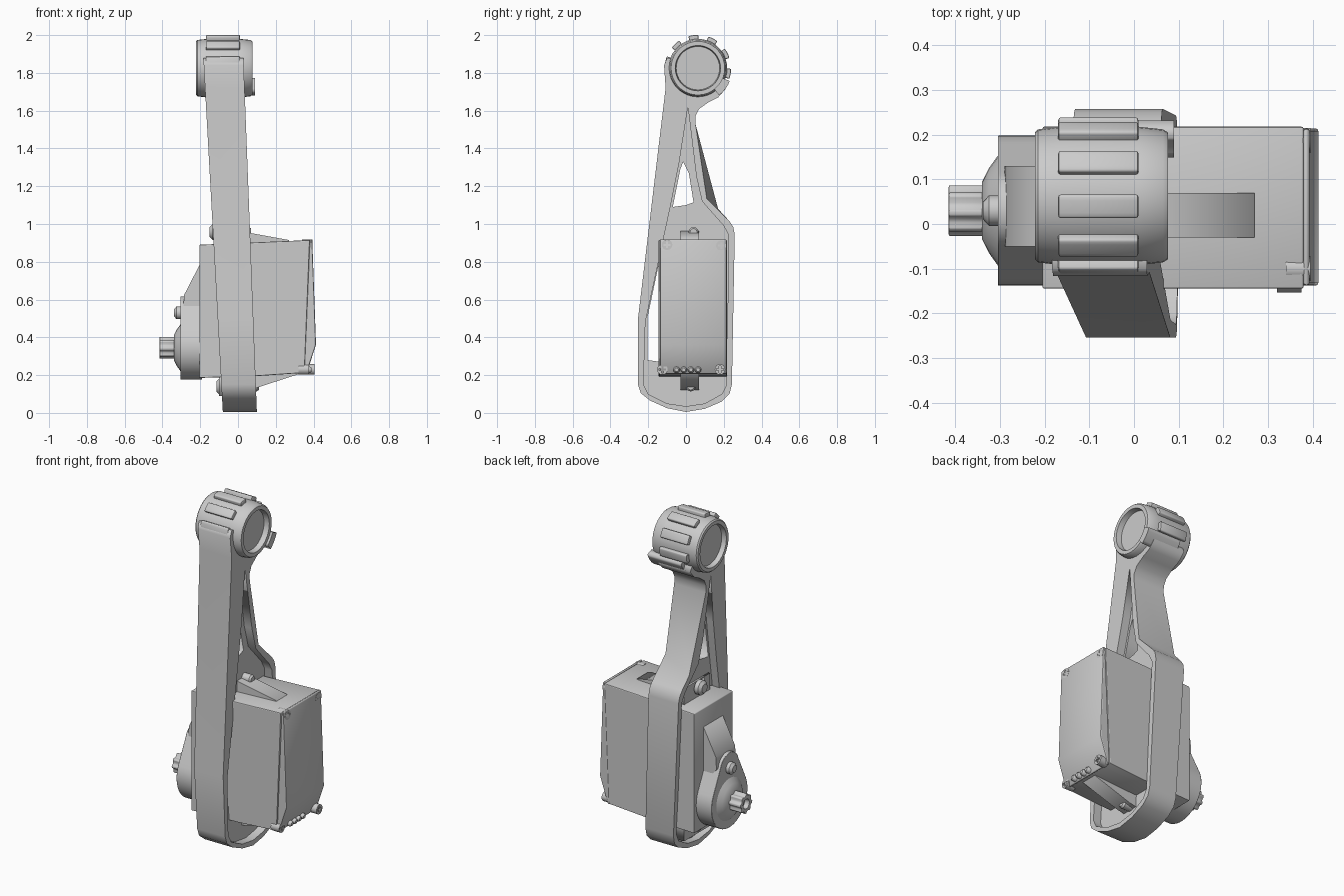
import bpy, math

if "Cube" in bpy.data.objects:
    bpy.data.objects.remove(bpy.data.objects["Cube"])

def prism(name, loops, a, b, axis='x', bevel=0.0, smooth=False, edit=None):
    """Extrude an outline (first loop) with holes (other loops) along an axis.
    a, b are the end positions, numbers or functions of the outline height."""
    cu = bpy.data.curves.new(name + "_outline", 'CURVE')
    cu.dimensions = '2D'
    cu.fill_mode = 'BOTH'
    cu.extrude = 0.5
    for pts in loops:
        sp = cu.splines.new('POLY')
        sp.points.add(len(pts) - 1)
        for p, (u, v) in zip(sp.points, pts):
            p.co = (u, v, 0, 1)
        sp.use_cyclic_u = True
    tmp = bpy.data.objects.new(name + "_tmp", cu)
    bpy.context.collection.objects.link(tmp)
    dg = bpy.context.evaluated_depsgraph_get()
    me = bpy.data.meshes.new_from_object(tmp.evaluated_get(dg))
    bpy.data.objects.remove(tmp)
    fa = a if callable(a) else (lambda v: a)
    fb = b if callable(b) else (lambda v: b)
    for vert in me.vertices:
        u, v, w = vert.co
        top = w > 0
        if edit:
            u, v = edit(u, v, top)
        if axis == 'x':
            vert.co = (fb(v) if top else fa(v), u, v)
        else:
            vert.co = (u, fa(v) if top else fb(v), v)
    ob = bpy.data.objects.new(name, me)
    bpy.context.collection.objects.link(ob)
    bpy.context.view_layer.objects.active = ob
    ob.select_set(True)
    bpy.ops.object.mode_set(mode='EDIT')
    bpy.ops.mesh.select_all(action='SELECT')
    bpy.ops.mesh.remove_doubles(threshold=0.0005)
    bpy.ops.mesh.normals_make_consistent(inside=False)
    bpy.ops.object.mode_set(mode='OBJECT')
    if smooth:
        bpy.ops.object.shade_smooth_by_angle(angle=math.radians(35))
    ob.select_set(False)
    if bevel:
        m = ob.modifiers.new("Bevel", 'BEVEL')
        m.width, m.segments, m.angle_limit = bevel, 2, math.radians(40)
    return ob

def circle(cy, cz, r, n=32, a0=0.0, a1=360.0):
    full = a1 - a0 >= 360
    k = n if full else n - 1
    return [(cy + r * math.cos(math.radians(a0 + (a1 - a0) * i / k)),
             cz + r * math.sin(math.radians(a0 + (a1 - a0) * i / k))) for i in range(n)]

def lathe_x(name, cy, cz, profile, n=32):
    """Spin a closed (x, radius) profile about an axis along x."""
    verts, faces, m = [], [], len(profile)
    for i in range(n):
        t = 2 * math.pi * i / n
        verts += [(x, cy + r * math.cos(t), cz + r * math.sin(t)) for x, r in profile]
    for i in range(n):
        j = (i + 1) % n
        faces += [(i*m + k, i*m + k + 1, j*m + k + 1, j*m + k) for k in range(m - 1)]
    faces += [[i*m for i in range(n)], [i*m + m - 1 for i in reversed(range(n))]]
    me = bpy.data.meshes.new(name)
    me.from_pydata(verts, [], faces)
    ob = bpy.data.objects.new(name, me)
    bpy.context.collection.objects.link(ob)
    bpy.context.view_layer.objects.active = ob
    ob.select_set(True)
    bpy.ops.object.mode_set(mode='EDIT')
    bpy.ops.mesh.select_all(action='SELECT')
    bpy.ops.mesh.normals_make_consistent(inside=False)
    bpy.ops.object.mode_set(mode='OBJECT')
    bpy.ops.object.shade_smooth_by_angle(angle=math.radians(35))
    ob.select_set(False)
    return ob

# Arm sides lean towards -x as they rise
left = lambda z: -0.08 - 0.055 * z
right = lambda z: 0.10 - 0.038 * z
RY, RZ = 0.063, 1.825   # top ring centre

# Arm frame: outer outline and inner opening
outer = [(-0.254, 0.50), (-0.254, 0.15), (-0.24, 0.105), (-0.19, 0.065), (-0.10, 0.025),
         (0.0, 0.005), (0.10, 0.022), (0.19, 0.06), (0.23, 0.10), (0.243, 0.15),
         (0.258, 0.945), (0.25, 0.985), (0.23, 1.015), (0.17, 1.08), (0.05, 1.53),
         (0.05, 1.57), (0.07, 1.61), (0.12, 1.645), (0.17, 1.67), (0.21, 1.715),
         (0.19, 1.75), (0.06, 1.83), (-0.06, 1.87), (-0.10, 1.88), (-0.116, 1.84), (-0.108, 1.72)]
inner = [(0.01, 1.62), (-0.035, 1.33), (-0.085, 1.08), (-0.215, 0.48), (-0.225, 0.15),
         (-0.20, 0.10), (-0.10, 0.05), (0.0, 0.035), (0.10, 0.05), (0.19, 0.10),
         (0.215, 0.15), (0.226, 0.94), (0.20, 0.99), (0.085, 1.12), (0.055, 1.25)]

def neck_flare(u, v, top):
    # the shoulder is narrower on the +x side
    return (0.11, 1.135) if top and abs(u - 0.17) < 1e-3 and abs(v - 1.08) < 1e-3 else (u, v)

prism("arm_frame", [outer, inner], left, right, edit=neck_flare)

# Recessed web with a triangular window and a motor opening
window = [(-0.07, 1.09), (0.0, 1.10), (0.04, 1.115), (0.015, 1.27), (-0.015, 1.33), (-0.03, 1.29)]
opening = [(-0.205, 0.28), (0.21, 0.22), (0.21, 0.90), (-0.12, 0.90), (-0.205, 0.50)]
prism("arm_web", [inner, window, opening],
      lambda z: left(z) + 0.045, lambda z: right(z) - 0.05)

# Top hub with a recess in both ends, and grip ribs around it
hub = [(-0.195, 0.001), (-0.195, 0.117), (-0.222, 0.122), (-0.222, 0.142), (-0.215, 0.149),
       (-0.165, 0.155), (0.01, 0.155), (0.065, 0.149), (0.076, 0.142), (0.076, 0.120),
       (0.045, 0.115), (0.045, 0.001)]
lathe_x("top_hub", RY, RZ, hub, 36)
for i, deg in enumerate((-10, 27, 63, 98, 133, 168)):
    arc = circle(RY, RZ, 0.176, 5, deg - 9, deg + 9) + circle(RY, RZ, 0.14, 5, deg + 9, deg - 9)
    prism(f"hub_rib_{i}", [arc], -0.17, 0.01, bevel=0.006)
lip = circle(RY, RZ, 0.182, 6, -52, -22) + circle(RY, RZ, 0.14, 6, -22, -52)
prism("hub_lip", [lip], -0.13, 0.09)

# Motor case and end cap
prism("motor_case", [[(-0.205, 0.185), (0.10, 0.195), (0.352, 0.212), (0.38, 0.915), (-0.205, 0.89)]],
      -0.145, 0.218, 'y', bevel=0.008)
prism("motor_cap", [[(0.35, 0.208), (0.362, 0.206), (0.413, 0.36), (0.393, 0.918), (0.38, 0.92)]],
      -0.138, 0.214, 'y', bevel=0.006)

# Mounting ears with sloped gussets, above and below the case
for n, pts in (("upper", [(-0.10, 0.86), (-0.10, 0.985), (0.05, 0.955), (0.27, 0.915), (0.27, 0.86)]),
               ("lower", [(-0.06, 0.24), (-0.06, 0.10), (0.09, 0.13), (0.33, 0.208), (0.33, 0.24)])):
    prism(f"{n}_gusset", [pts], -0.03, 0.07, 'y')
    z0, z1 = (0.86, 0.99) if n == "upper" else (0.09, 0.24)
    prism(f"{n}_ear", [[(-0.08, z0), (0.16, z0), (0.16, z1), (-0.08, z1)]], -0.10, -0.03)

# Mount screws through the ears
for i, (y, z, x0, x1) in enumerate(((0.04, 0.958, -0.15, 0.07), (0.025, 0.14, -0.115, 0.11))):
    lathe_x(f"mount_screw_{i}", y, z, [(x0, 0.001), (x0, 0.026), (x0 + 0.015, 0.042),
            (x0 + 0.04, 0.042), (x0 + 0.04, 0.026), (x1 - 0.01, 0.026), (x1, 0.018), (x1, 0.001)], 20)

# Cap corner screws with cross slots
for i, (y, z, x) in enumerate(((-0.10, 0.89, 0.39), (0.187, 0.885, 0.39),
                               (0.18, 0.23, 0.40), (-0.125, 0.23, 0.37))):
    s = 0.009
    cross = [(y + a * s, z + b * s) for a, b in ((-2, -.6), (-.6, -.6), (-.6, -2), (.6, -2), (.6, -.6), (2, -.6),
             (2, .6), (.6, .6), (.6, 2), (-.6, 2), (-.6, .6), (-2, .6))]
    prism(f"cap_screw_{i}", [circle(y, z, 0.028, 16), cross], x - 0.05, x + 0.005, smooth=True)
    prism(f"cap_screw_core_{i}", [circle(y, z, 0.022, 12)], x - 0.05, x - 0.006)

# Row of cable ends
for i in range(4):
    lathe_x(f"cable_{i}", -0.05 + 0.038 * i, 0.228,
            [(0.33, 0.001), (0.33, 0.017), (0.38, 0.017), (0.39, 0.01), (0.39, 0.001)], 12)

# Gearbox housing: big round body with a smaller upper lobe
GY, GZ = 0.03, 0.345
body = circle(GY, GZ, 0.168, 26, 155, 385) + circle(GY, 0.53, 0.088, 12, 15, 165)
prism("gearbox", [body], -0.305, -0.19, bevel=0.012, smooth=True)
prism("gearbox_slope", [[(-0.195, 0.45), (-0.29, 0.55), (-0.285, 0.625), (-0.20, 0.79), (-0.19, 0.79)]],
      -0.05, 0.13, 'y')
lathe_x("gearbox_nose", GY, GZ, [(-0.30, 0.001), (-0.30, 0.13), (-0.325, 0.095),
                                (-0.34, 0.065), (-0.34, 0.001)], 24)
lathe_x("gearbox_screw", GY, 0.53, [(-0.29, 0.001), (-0.29, 0.034), (-0.325, 0.034),
                                   (-0.338, 0.02), (-0.338, 0.001)], 16)

# Splined output shaft with a bored end
star = [(GY + r * math.cos(t), GZ + r * math.sin(t))
        for i in range(32) for r, t in [(0.057 if i % 4 < 2 else 0.047, 2 * math.pi * i / 32)]]
prism("output_shaft", [star, circle(GY, GZ, 0.028, 16)], -0.415, -0.33, bevel=0.003)
prism("shaft_core", [circle(GY, GZ, 0.034, 16)], -0.385, -0.33)
